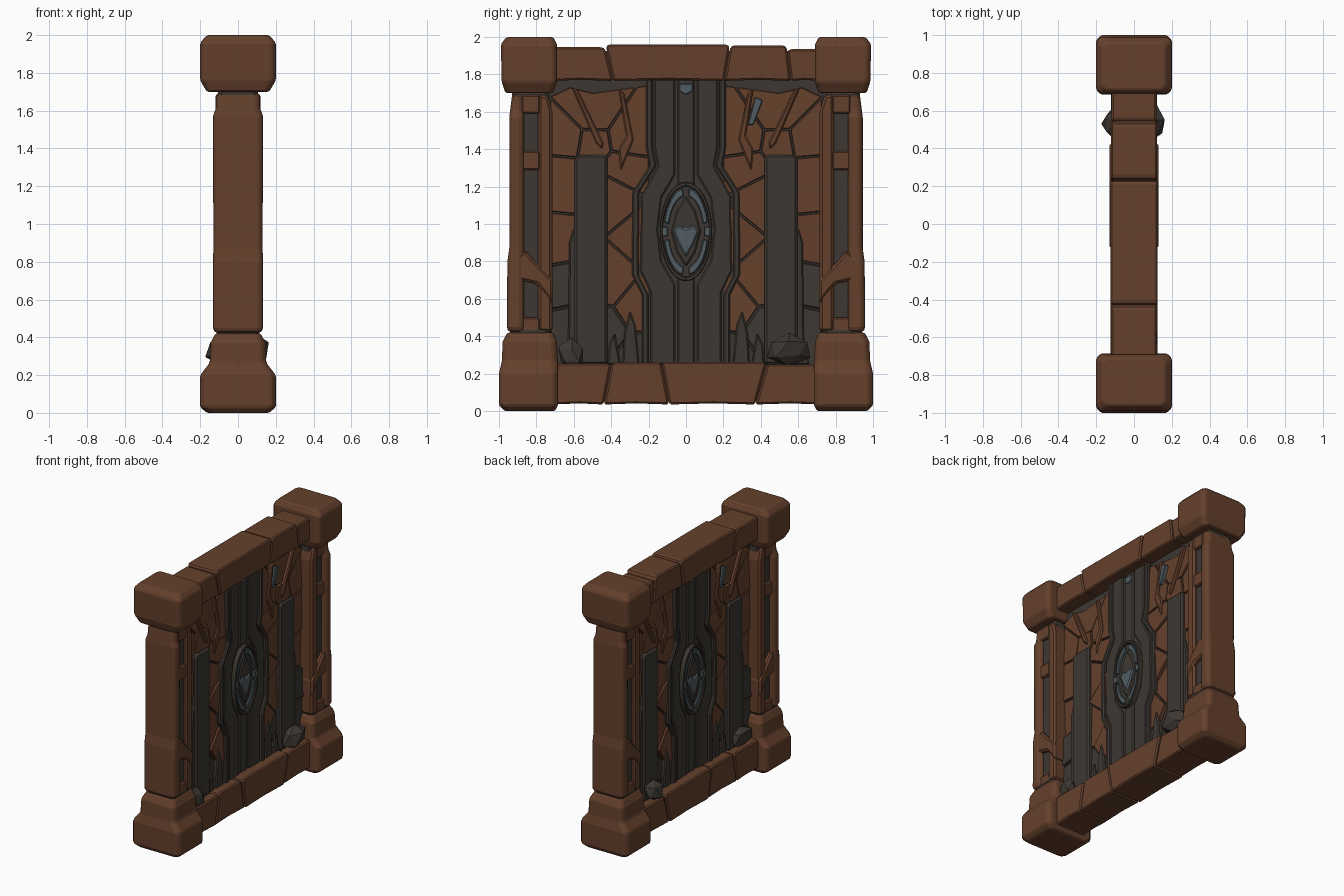
import bpy, bmesh, math, random
from mathutils import Vector

if "Cube" in bpy.data.objects:
    bpy.data.objects.remove(bpy.data.objects["Cube"])

random.seed(4)

def material(name, rgb):
    m = bpy.data.materials.new(name)
    m.diffuse_color = (*rgb, 1)
    m.use_nodes = True
    m.node_tree.nodes["Principled BSDF"].inputs["Base Color"].default_value = m.diffuse_color
    return m

BROWN = material("brown stone", (0.128, 0.051, 0.025))
DARK = material("dark timber", (0.047, 0.039, 0.032))
BLUE = material("blue grey metal", (0.080, 0.108, 0.122))

def finish(name, bm, mat, bevel=0.0):
    bmesh.ops.recalc_face_normals(bm, faces=bm.faces)
    me = bpy.data.meshes.new(name)
    bm.to_mesh(me)
    bm.free()
    me.materials.append(mat)
    ob = bpy.data.objects.new(name, me)
    bpy.context.collection.objects.link(ob)
    if bevel:
        b = ob.modifiers.new("bevel", 'BEVEL')
        b.width, b.segments, b.limit_method = bevel, 1, 'ANGLE'
    return ob

def add_prism(bm, pts, x0, x1, ty=0.0, tz=0.0):
    """Outline extruded along x; ty and tz tilt the outer face."""
    my = sum(p[0] for p in pts) / len(pts)
    mz = sum(p[1] for p in pts) / len(pts)
    a = [bm.verts.new((x0, y, z)) for y, z in pts]
    b = [bm.verts.new((x1 + ty * (y - my) + tz * (z - mz), y, z)) for y, z in pts]
    bm.faces.new(a)
    bm.faces.new(b[::-1])
    n = len(pts)
    for i in range(n):
        bm.faces.new((a[i], b[i], b[(i + 1) % n], a[(i + 1) % n]))

def prism(name, pts, x0, x1, mat, mirror=True, bevel=0.008):
    """Outline in y,z pushed along x; mirrored in y, or only turned half round to the back."""
    bm = bmesh.new()
    for sx in ((1, -1) if x0 >= 0 else (1,)):
        for sy in ((1, -1) if mirror else (sx,)):
            add_prism(bm, [(sy * y, z) for y, z in pts], sx * x0, sx * x1)
    return finish(name, bm, mat, bevel)

def box(y0, y1, z0, z1):
    return [(y0, z0), (y1, z0), (y1, z1), (y0, z1)]

def loft(name, rings, c, mat, bevel=0.008):
    """Chamfered rectangular rings (z, half x, inner y, outer y), mirrored in y."""
    bm = bmesh.new()
    for s in (1, -1):
        prev = None
        for z, h, y0, y1 in rings:
            ring = [bm.verts.new((x, s * y, z)) for x, y in (
                (-h + c, y0), (h - c, y0), (h, y0 + c), (h, y1 - c),
                (h - c, y1), (-h + c, y1), (-h, y1 - c), (-h, y0 + c))]
            if prev:
                for i in range(8):
                    j = (i + 1) % 8
                    bm.faces.new((prev[i], prev[j], ring[j], ring[i]))
            else:
                bm.faces.new(ring[::-1])
            prev = ring
        bm.faces.new(prev)
    return finish(name, bm, mat, bevel)

# Corner blocks
loft("post_base", [(0, .165, .70, .97), (.03, .2, .685, 1.0), (.2, .2, .685, 1.0),
                   (.265, .15, .685, .985), (.37, .145, .69, .98), (.42, .12, .71, .955)], .025, BROWN)
loft("post_cap", [(1.70, .165, .71, .965), (1.76, .2, .69, .985), (1.96, .2, .69, .99),
                  (2.0, .165, .71, .96)], .022, BROWN)
loft("post_neck", [(1.62, .105, .73, .93), (1.74, .105, .73, .93)], .02, DARK, 0)
loft("post_foot_gap", [(.38, .115, .73, .94), (.46, .115, .73, .94)], .02, DARK, 0)

# Post shafts: dark core, side bars, and rails framing the recesses
prism("post_core", box(.77, .89, .42, 1.68), -.095, .095, DARK, bevel=0)
loft("post_outer_bar", [(.425, .122, .865, .95), (.45, .133, .865, .958), (.8, .133, .865, .955),
                        (.87, .13, .865, .945), (1.57, .133, .865, .945), (1.61, .118, .865, .94),
                        (1.69, .116, .865, .93)], .02, BROWN)
prism("post_inner_bar", [(.715, .425), (.79, .425), (.79, 1.69), (.74, 1.69), (.715, 1.6)],
      -.12, .12, BROWN, bevel=.014)
for i, (z0, z1) in enumerate(((.425, .5), (1.29, 1.39), (1.59, 1.69))):
    prism(f"post_rail_{i}", box(.78, .88, z0, z1), -.116, .116, BROWN)
prism("post_brace", [(.71, .57), (.80, .68), (.89, .70), (.93, .80), (.86, .86), (.80, .79), (.71, .70)],
      -.128, .128, BROWN, bevel=.014)

# Beams cut into slanted blocks
def beam(name, cuts, z0, tops, hx, lean):
    for i, top in enumerate(tops):
        a, b, t = cuts[i] + .002, cuts[i + 1] - .002, lean[i]
        u = lean[i + 1]
        m = (a + b) / 2
        prism(f"{name}_{i}", [(a - t, z0), (m, z0 + .006), (b - u, z0), (b + u, top - .01),
                              (b + u - .015, top), (a + t + .015, top), (a + t, top - .01)],
              -hx[i], hx[i], BROWN, False, .01)

beam("top_beam", (-.72, -.41, .22, .55, .72), 1.765, (1.945, 1.96, 1.955, 1.935),
     (.12, .125, .122, .118), (0, -.02, .015, -.01, 0))
beam("bottom_beam", (-.72, -.42, -.11, .40, .72), .035, (.255, .26, .262, .25),
     (.124, .122, .13, .122), (0, .02, -.02, .03, 0))
prism("bottom_beam_core", box(0, .75, .05, .245), -.112, .112, BROWN, bevel=0)
prism("top_beam_core", box(0, .75, 1.772, 1.925), -.11, .11, BROWN, bevel=0)

# Wall backing and its cracked stone plates
prism("wall_backing", box(-.74, .74, .2, 1.8), -.018, .018, DARK, False, 0)

def clip(poly, mid, n):
    out = []
    for i, p in enumerate(poly):
        q = poly[(i + 1) % len(poly)]
        d, e = (p - mid).dot(n), (q - mid).dot(n)
        if d <= 0:
            out.append(p)
        if d * e < 0:
            out.append(p + (q - p) * (d / (d - e)))
    return out

seeds = [Vector((.27 + .18 * c + random.uniform(-.08, .08),
                 .36 + .29 * r + .13 * (c % 2) + random.uniform(-.11, .11)))
         for c in range(3) for r in range(5)]
stone, low = bmesh.new(), bmesh.new()
for s in seeds:
    poly = [Vector(p) for p in ((.2, .24), (.725, .24), (.725, 1.68), (.62, 1.73), (.5, 1.70), (.2, 1.74))]
    for t in seeds:
        if t is not s:
            n = (t - s).normalized()
            poly = clip(poly, (s + t) / 2 - n * .004, n)
    if len(poly) > 2:
        x, ty, tz = random.uniform(.03, .045), random.uniform(-.08, .08), random.uniform(-.05, .05)
        dark = s.y < .5 or (s.x > .58 and s.y < .75)
        for k in (1, -1):
            for sy in (1, -1):
                add_prism(low if dark else stone, [(sy * p.x, p.y) for p in poly],
                          k * .005, k * x, k * sy * ty, k * tz)
finish("stone_plates", stone, BROWN, .006)
finish("lower_plates", low, DARK, .006)
# Slanted root strips across the upper plates
prism("upper_root", [(.61, 1.73), (.58, 1.72), (.44, 1.43), (.45, 1.40), (.48, 1.43)], .01, .06, BROWN)
prism("inner_root", [(.36, 1.72), (.33, 1.70), (.28, 1.45), (.35, 1.28), (.36, 1.40), (.32, 1.47)], .01, .055, BROWN)

# Side pillars with stepped flanks and short spikes
prism("side_pillar", [(.42, .25), (.595, .25), (.595, 1.35), (.58, 1.37), (.43, 1.37), (.42, 1.35)],
      .01, .065, DARK, bevel=.014)
prism("pillar_flank", [(.58, .25), (.66, .25), (.63, .40), (.625, .9), (.60, .98), (.58, .98)], .01, .052, DARK)
prism("short_spike", [(.25, .25), (.34, .25), (.33, .42), (.30, .54), (.27, .46)], .01, .055, DARK)
prism("low_spike", [(.35, .25), (.42, .25), (.41, .36), (.38, .42)], .01, .05, DARK)

# Broken rocks at the pillar feet
bm = bmesh.new()
for x, y, r, w, z in ((.095, .55, .07, .125, .33), (.08, -.61, .06, .08, .3),
                      (-.1, .53, .075, .1, .34), (-.07, -.56, .055, .12, .32)):
    for v in bmesh.ops.create_icosphere(bm, subdivisions=1, radius=1)["verts"]:
        k = random.uniform(.8, 1.1)
        v.co = Vector((x + v.co.x * r * k, y + v.co.y * w * k, z + v.co.z * .09 * k))
finish("foot_rocks", bm, DARK)

# Central door: widening slab, raised rims and inner boards
half = [(.215, 1.775), (.215, 1.42), (.195, 1.31), (.285, 1.17), (.29, .73), (.235, .62), (.235, .25)]
prism("door_slab", half + [(-y, z) for y, z in half[::-1]], -.04, .04, DARK, False)
prism("door_rim", half + [(y - .035, z) for y, z in half[::-1]], .03, .064, DARK)
prism("door_board", [(.06, 1.775), (.17, 1.775), (.17, 1.41), (.152, 1.31), (.24, 1.15), (.245, .75),
                     (.19, .63), (.19, .25), (.06, .25), (.06, .68), (.13, .8), (.15, .97),
                     (.13, 1.14), (.06, 1.26)], .03, .054, DARK)
prism("door_centre_strip", box(-.045, .045, .25, 1.775), .03, .048, DARK, False)

# Oval medallion
def arc(a, b, ry, rz, n=10):
    return [(ry * math.cos(math.radians(a + (b - a) * i / n)),
             .96 + rz * math.sin(math.radians(a + (b - a) * i / n))) for i in range(n + 1)]

prism("medallion_disc", arc(0, 345, .135, .255, 23), .03, .055, DARK, False)
prism("medallion_rim", arc(-90, 90, .14, .265, 16) + arc(90, -90, .124, .242, 16), .03, .075, DARK, bevel=.004)
for name, a, b in (("upper", 12, 82), ("lower", -82, -12)):
    prism(f"medallion_{name}_ring", arc(a, b, .119, .235) + arc(b, a, .092, .19), .04, .069, BLUE, bevel=.005)
prism("medallion_clasp", box(.098, .13, .935, .985), .04, .074, BLUE, bevel=.004)
prism("medallion_eye", [(0, .77), (.05, .85), (.08, .96), (.05, 1.07), (0, 1.15),
                        (-.05, 1.07), (-.08, .96), (-.05, .85)], .04, .063, DARK, False)
prism("medallion_gem", [(0, .82), (.04, .89), (.07, .96), (.045, .995), (0, .975),
                        (-.045, .995), (-.07, .96), (-.04, .89)], .04, .072, BLUE, False, .01)

# Small metal fittings
prism("door_top_clasp", [(-.035, 1.71), (0, 1.69), (.035, 1.71), (.035, 1.75), (-.035, 1.75)], .03, .054, BLUE, False, .004)
prism("wall_shard", [(.33, 1.53), (.36, 1.53), (.41, 1.66), (.37, 1.68)], .01, .06, BLUE, False, .004)
